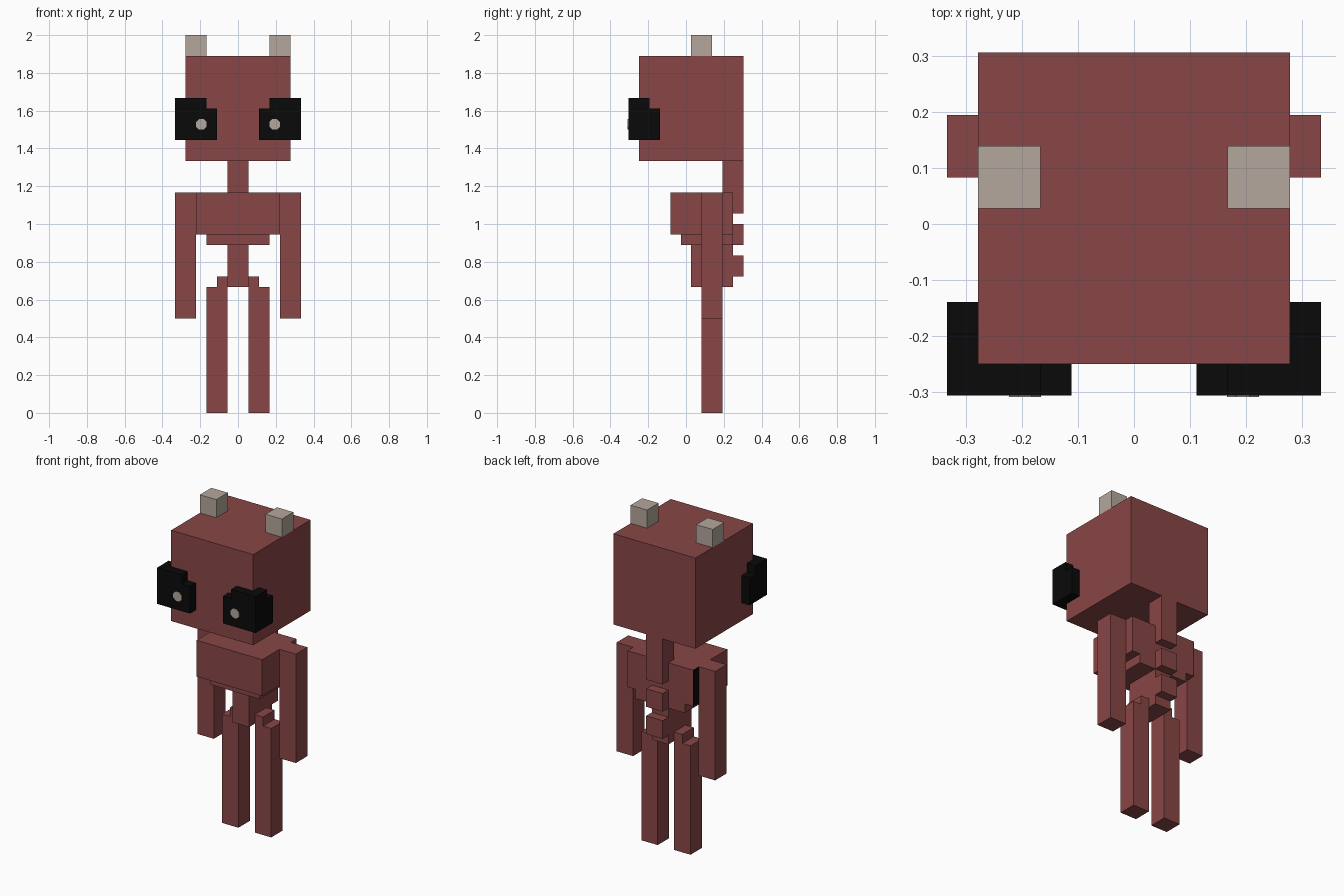
import bpy
import bmesh
import math
from mathutils import Matrix

old = bpy.data.objects.get("Cube")
if old:
    bpy.data.objects.remove(old, do_unlink=True)

U = 2 / 36  # one block unit


def material(name, rgb):
    mat = bpy.data.materials.new(name)
    mat.use_nodes = True
    mat.diffuse_color = (*rgb, 1)
    mat.node_tree.nodes["Principled BSDF"].inputs["Base Color"].default_value = (*rgb, 1)
    return mat


red = material("dull_red", (0.25, 0.061, 0.063))
black = material("black", (0.003, 0.003, 0.003))
ivory = material("ivory", (0.46, 0.39, 0.34))


def finish(name, bm, mat):
    mesh = bpy.data.meshes.new(name)
    bm.to_mesh(mesh)
    bm.free()
    mesh.materials.append(mat)
    obj = bpy.data.objects.new(name, mesh)
    bpy.context.collection.objects.link(obj)
    return obj


def box(name, xs, ys, zs, mat=red):
    """Box from ranges given in block units."""
    bm = bmesh.new()
    bmesh.ops.create_cube(bm, size=1)
    for v in bm.verts:
        for i, (lo, hi) in enumerate((xs, ys, zs)):
            v.co[i] = (hi if v.co[i] > 0 else lo) * U
    return finish(name, bm, mat)


def pair(name, xs, ys, zs, mat=red):
    """Matching boxes on the left (+x) and right (-x)."""
    box("left_" + name, xs, ys, zs, mat)
    box("right_" + name, (-xs[1], -xs[0]), ys, zs, mat)


# Head and horns
box("head", (-5, 5), (-4.5, 5.5), (24, 34))
pair("horn", (3, 5), (0.5, 2.5), (34, 36), ivory)

# Stepped eyes wrapping the front corners
pair("eye", (2, 6), (-5.5, -4.5), (26, 29), black)
pair("eye_side", (5, 6), (-4.5, -2.5), (26, 29), black)
pair("eye_top", (3, 6), (-5.5, -4.5), (29, 30), black)
pair("eye_top_side", (5, 6), (-4.5, -3.5), (29, 30), black)

# Pupils: thin round plates
for side, sign in (("left", 1), ("right", -1)):
    bm = bmesh.new()
    bmesh.ops.create_cone(bm, cap_ends=True, segments=8, radius1=0.55 * U,
                          radius2=0.55 * U, depth=0.006)
    turn = Matrix.Rotation(math.pi / 2, 4, "X") @ Matrix.Rotation(math.pi / 8, 4, "Z")
    place = Matrix.Translation((sign * 3.5 * U, -5.5 * U, 27.5 * U))
    bmesh.ops.transform(bm, matrix=place @ turn, verts=bm.verts)
    finish(side + "_pupil", bm, ivory)

# Neck, torso and back ridges
box("neck", (-1, 1), (3.5, 5.5), (19, 24))
box("chest", (-4, 4), (-1.5, 4.5), (17, 21))
box("lower_ribs", (-3, 3), (-0.5, 4.5), (16, 17))
box("abdomen", (-1, 1), (0.5, 4.5), (12, 16))
for name, z in (("upper", 16), ("lower", 13)):
    box(name + "_back_ridge", (-1, 1), (4.5, 5.5), (z, z + 2))

# Dark strip behind the right arm
box("chest_dark_strip", (-4.05, -4), (3.5, 4.5), (17, 21), black)

# Limbs
pair("arm", (4, 6), (1.5, 3.5), (9, 21))
pair("hip", (1, 2), (1.5, 3.5), (12, 13))
pair("leg", (1, 3), (1.5, 3.5), (0, 12))
